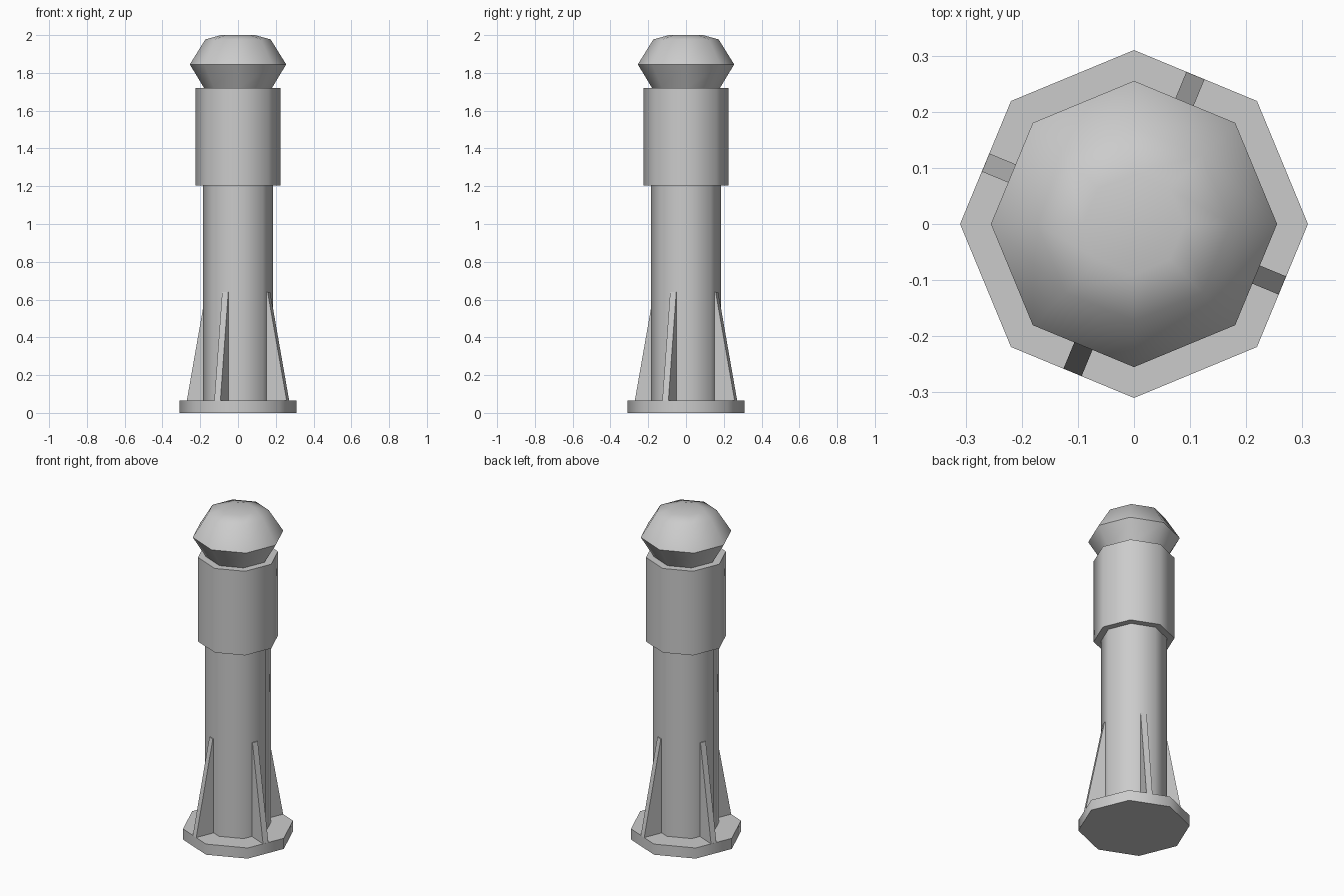
import bpy, bmesh, math
from mathutils import Matrix

SIDES = 8
STEP = math.tau / SIDES

if "Cube" in bpy.data.objects:
    bpy.data.objects.remove(bpy.data.objects["Cube"], do_unlink=True)

grey = bpy.data.materials.new("plain grey")
grey.use_nodes = True
grey.diffuse_color = (0.6, 0.6, 0.6, 1)
grey.node_tree.nodes["Principled BSDF"].inputs["Base Color"].default_value = (0.6, 0.6, 0.6, 1)


def finish(name, bm):
    bmesh.ops.recalc_face_normals(bm, faces=bm.faces)
    mesh = bpy.data.meshes.new(name)
    bm.to_mesh(mesh)
    bm.free()
    mesh.materials.append(grey)
    obj = bpy.data.objects.new(name, mesh)
    bpy.context.collection.objects.link(obj)
    bpy.ops.object.select_all(action="DESELECT")
    obj.select_set(True)
    bpy.context.view_layer.objects.active = obj
    bpy.ops.object.shade_smooth_by_angle(angle=math.radians(50))
    return obj


def turned(name, profile):
    """Closed octagonal solid from (radius, height) pairs, bottom to top."""
    bm = bmesh.new()
    rings = [[bm.verts.new((r * math.cos(i * STEP), r * math.sin(i * STEP), z))
              for i in range(SIDES)] for r, z in profile]
    for low, high in zip(rings, rings[1:]):
        for i in range(SIDES):
            j = (i + 1) % SIDES
            bm.faces.new((low[i], low[j], high[j], high[i]))
    bm.faces.new(rings[0][::-1])
    bm.faces.new(rings[-1])
    return finish(name, bm)


def fin(name, angle, half=0.0175):
    """Tapered plate standing on the base against the column."""
    outline = [(0.15, 0.065), (0.286, 0.065), (0.177, 0.64), (0.15, 0.64)]
    bm = bmesh.new()
    face = bm.faces.new([bm.verts.new((r, -half, z)) for r, z in outline])
    out = bmesh.ops.extrude_face_region(bm, geom=[face])
    moved = [v for v in out["geom"] if isinstance(v, bmesh.types.BMVert)]
    bmesh.ops.translate(bm, verts=moved, vec=(0, 2 * half, 0))
    bm.transform(Matrix.Rotation(angle, 4, "Z"))
    return finish(name, bm)


# Base, column, sleeve and domed cap
turned("base_plate", [(0.31, 0), (0.31, 0.065)])
turned("column", [(0.185, 0.065), (0.185, 1.21)])
turned("sleeve", [(0.225, 1.205), (0.225, 1.72)])
turned("cap", [(0.18, 1.72), (0.255, 1.845), (0.173, 1.977), (0.09, 2.0)])

# Four fins, each centred on a flat of the octagon
for k, side in enumerate(("back_left", "back_right", "front_right", "front_left")):
    fin(side + "_fin", STEP * (2 * k + 1.5))
